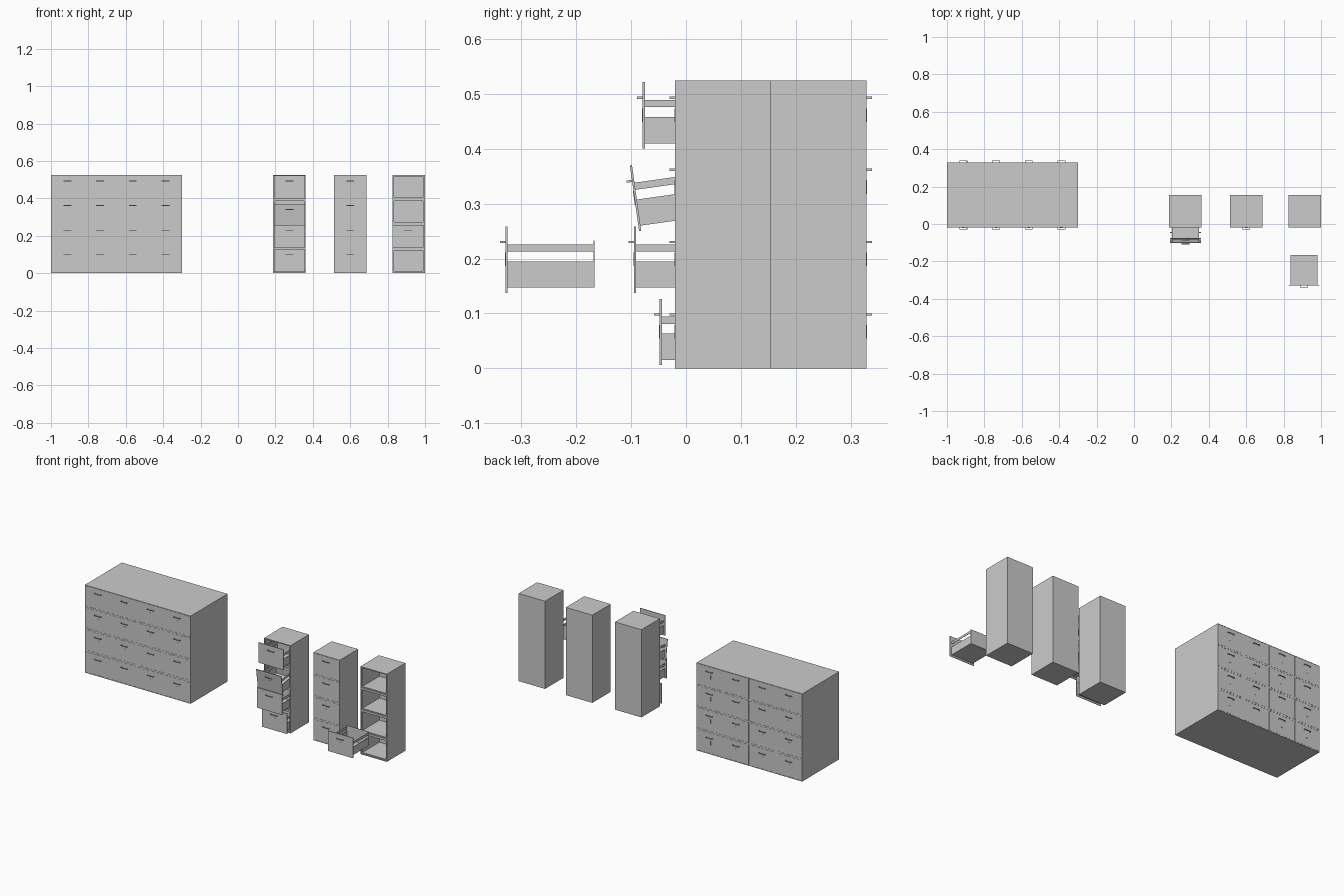
import bpy, bmesh, math
from mathutils import Matrix, Vector

if "Cube" in bpy.data.objects:
    bpy.data.objects.remove(bpy.data.objects["Cube"])

W, D, H = 0.175, 0.1745, 0.525          # cabinet size
LEVELS = [0.066, 0.198, 0.330, 0.461]   # drawer centre heights
PW, PH = 0.083, 0.0605                  # drawer front half sizes


def add_box(bm, x0, x1, y0, y1, z0, z1):
    m = Matrix.Translation(((x0 + x1) / 2, (y0 + y1) / 2, (z0 + z1) / 2))
    m = m @ Matrix.Diagonal((x1 - x0, y1 - y0, z1 - z0, 1))
    bmesh.ops.create_cube(bm, size=1, matrix=m)


def to_mesh(bm, name):
    me = bpy.data.meshes.new(name)
    bm.to_mesh(me)
    bm.free()
    return me


def make_shell():
    # solid block, front cut into a grid, drawer bays recessed then hollowed
    bm = bmesh.new()
    add_box(bm, -W / 2, W / 2, 0, D, 0, H)
    hw, hh = PW + 0.0006, PH + 0.0006
    cuts = [((s * hw, 0, 0), (1, 0, 0)) for s in (-1, 1)]
    cuts += [((0, 0, z + s * hh), (0, 0, 1)) for z in LEVELS for s in (-1, 1)]
    for co, no in cuts:
        bmesh.ops.bisect_plane(bm, geom=bm.verts[:] + bm.edges[:] + bm.faces[:],
                               plane_co=co, plane_no=no)
    bm.normal_update()
    bays = []
    for f in bm.faces:
        c = f.calc_center_median()
        if f.normal.y < -0.9 and abs(c.x) < 0.01 and min(abs(c.z - z) for z in LEVELS) < 0.01:
            bays.append(f)
    for thick, depth in ((1e-5, -0.005), (0.008, 0), (1e-5, -0.161)):
        bmesh.ops.inset_individual(bm, faces=bays, thickness=thick, depth=depth)
        bm.normal_update()
    return to_mesh(bm, "cabinet_shell")


def make_drawer():
    bm = bmesh.new()
    add_box(bm, -PW, PW, 0, 0.004, -PH, PH)                      # front panel
    add_box(bm, -0.072, 0.072, 0.004, 0.162, -0.051, -0.0485)    # floor
    add_box(bm, -0.072, 0.072, 0.160, 0.162, -0.0485, 0.035)     # back wall
    for s in (-1, 1):
        x0, x1 = sorted((s * 0.072, s * 0.0697))
        add_box(bm, x0, x1, 0.004, 0.160, -0.0485, -0.003)       # side wall
        add_box(bm, x0, x1, 0.004, 0.160, 0.015, 0.028)          # hanging rail
        x0, x1 = sorted((s * 0.021, s * 0.018))
        add_box(bm, x0, x1, -0.010, 0, 0.030, 0.034)             # handle post
    add_box(bm, -0.018, 0.018, -0.010, -0.007, 0.030, 0.034)     # handle bar
    add_box(bm, -0.007, 0.007, -0.001, 0, -0.012, 0.013)         # label plate
    return to_mesh(bm, "drawer")


SHELL, DRAWER = make_shell(), make_drawer()


def place(name, mesh, matrix):
    ob = bpy.data.objects.new(name, mesh)
    bpy.context.collection.objects.link(ob)
    ob.matrix_world = matrix
    return ob


def cabinet(name, x, y, flip=False, drawers=((0, 0, 0),) * 4):
    # drawers: (pull distance, height offset, tilt in degrees), bottom to top
    base = Matrix.Translation((x, y, 0))
    if flip:
        base = base @ Matrix.Rotation(math.pi, 4, 'Z')
    place(name + "_shell", SHELL, base)
    for i, (pull, dz, tilt) in enumerate(drawers):
        m = base @ Matrix.Translation((0, -pull, LEVELS[i] + dz))
        m = m @ Matrix.Rotation(math.radians(tilt), 4, 'X')
        place(f"{name}_drawer_{i + 1}", DRAWER, m)


FRONT = -0.02
# block of eight closed cabinets, back to back
for c in range(4):
    x = -1 + W * (c + 0.5)
    cabinet(f"front_cabinet_{c + 1}", x, FRONT)
    cabinet(f"rear_cabinet_{c + 1}", x, FRONT + 2 * D, flip=True)

# cabinet with pulled-out drawers, closed cabinet, empty cabinet
cabinet("open_cabinet", 0.2745, FRONT,
        drawers=((0.028, 0, 0), (0.075, 0, 0), (0.074, -0.020, 8), (0.059, 0, 0)))
cabinet("closed_cabinet", 0.60, FRONT)
cabinet("empty_cabinet", 0.9125, FRONT, drawers=())

# loose drawer on its own
place("loose_drawer", DRAWER, Matrix.Translation((0.909, -0.329, LEVELS[1])))
